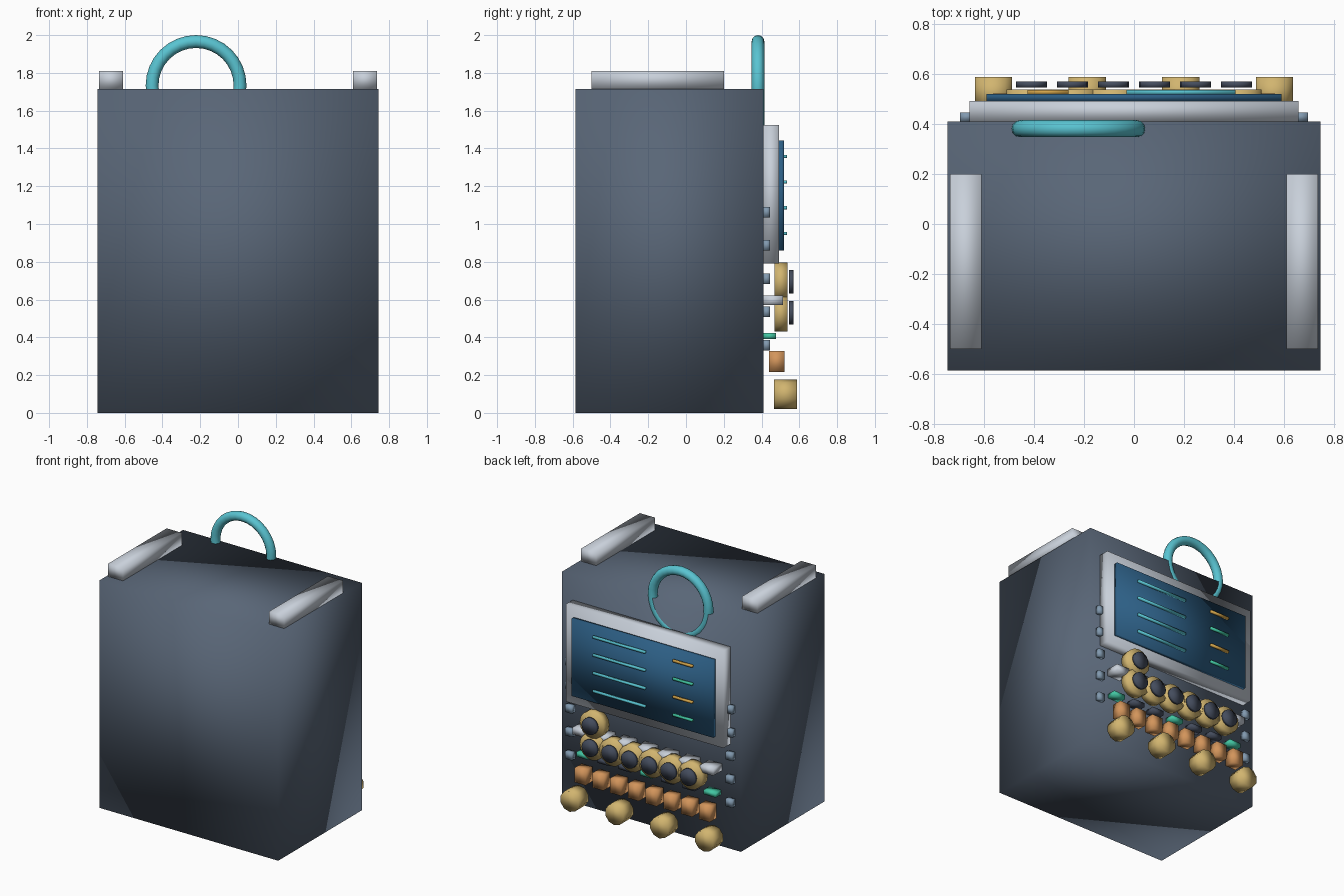
import bpy
import math

cube = bpy.data.objects.get("Cube")
if cube:
    bpy.data.objects.remove(cube, do_unlink=True)


def material(name, r, g, b):
    m = bpy.data.materials.new(name)
    m.use_nodes = True
    m.diffuse_color = (r, g, b, 1)
    m.node_tree.nodes["Principled BSDF"].inputs["Base Color"].default_value = (r, g, b, 1)
    return m


SLATE = material("slate", 0.10, 0.133, 0.185)
DARK = material("dark_slate", 0.058, 0.073, 0.11)
SILVER = material("silver", 0.58, 0.63, 0.70)
CYAN = material("cyan", 0.10, 0.55, 0.64)
SCREEN = material("screen_blue", 0.026, 0.114, 0.235)
GOLD = material("gold", 0.64, 0.46, 0.16)
COPPER = material("copper", 0.65, 0.30, 0.105)
AMBER = material("amber", 0.66, 0.38, 0.07)
GREEN = material("green", 0.055, 0.56, 0.36)
STEEL = material("steel_blue", 0.22, 0.32, 0.43)


def finish(name, mat):
    """Name, colour and softly shade the active object."""
    ob = bpy.context.object
    ob.name = name
    bpy.ops.object.transform_apply(location=False, rotation=True, scale=True)
    ob.data.materials.append(mat)
    bpy.ops.object.shade_smooth()
    return ob


def box(name, mat, x, y, z):
    """Box from (min, max) ranges on each axis."""
    spans = (x, y, z)
    bpy.ops.mesh.primitive_cube_add(size=1, location=[(a + b) / 2 for a, b in spans])
    bpy.context.object.scale = [b - a for a, b in spans]
    return finish(name, mat)


def disc(name, mat, x, z, radius, y, sides):
    """Cylinder lying along y, with a vertex pointing up."""
    bpy.ops.mesh.primitive_cylinder_add(
        vertices=sides, radius=radius, depth=y[1] - y[0],
        location=(x, (y[0] + y[1]) / 2, z), rotation=(math.pi / 2, 0, 0))
    return finish(name, mat)


def around(c, width):
    return (c - width / 2, c + width / 2)


BACK = 0.41

# Cabinet and top rails
box("cabinet", SLATE, (-0.745, 0.745), (-0.585, BACK), (0, 1.715))
for side, label in ((1, "left"), (-1, "right")):
    box(label + "_top_rail", SILVER, around(side * 0.672, 0.126), (-0.5, 0.2), (1.715, 1.81))

# Ring handle
bpy.ops.mesh.primitive_torus_add(
    major_radius=0.233, minor_radius=0.034, major_segments=32, minor_segments=12,
    location=(-0.222, 0.381, 1.733), rotation=(math.pi / 2, 0, 0))
finish("ring_handle", CYAN)

# Display with its readout lines
box("display_frame", SILVER, (-0.658, 0.658), (BACK, 0.492), (0.79, 1.523))
box("display_screen", SCREEN, (-0.59, 0.59), (0.492, 0.519), (0.86, 1.443))
for i in range(4):
    z = around(1.358 - i * 0.136, 0.016)
    box("long_readout", CYAN, (-0.03, 0.405), (0.518, 0.536), z)
    box("short_readout", GREEN if i % 2 else AMBER, (-0.425, -0.262), (0.518, 0.536), z)

# Small side studs
for side in (1, -1):
    for i in range(5):
        box("side_stud", STEEL, around(side * 0.668, 0.055), (BACK, 0.445),
            around(1.063 - i * 0.176, 0.056))

# Dials: a row of six and one above
dials = [(-0.41 + i * 0.164, 0.53) for i in range(6)] + [(0.41, 0.695)]
for x, z in dials:
    disc("dial", GOLD, x, z, 0.1, (0.468, 0.538), 16)
    disc("dial_cap", DARK, x, z, 0.062, (0.545, 0.57), 16)

# Rows of seven tabs and seven keys
for i in range(7):
    x = -0.531 + i * 0.177
    box("tab", SILVER, around(x, 0.11), (BACK, 0.513), (0.57, 0.622))
    box("key", DARK if i % 3 else GREEN, around(x, 0.1), (BACK, 0.477), (0.39, 0.423))

# Row of eight blocks
for i in range(8):
    box("block", COPPER, around(-0.518 + i * 0.148, 0.09), (0.44, 0.521), (0.217, 0.328))

# Bottom knobs
for i in range(4):
    disc("bottom_knob", GOLD, -0.561 + i * 0.374, 0.098, 0.078, (0.466, 0.587), 10)
